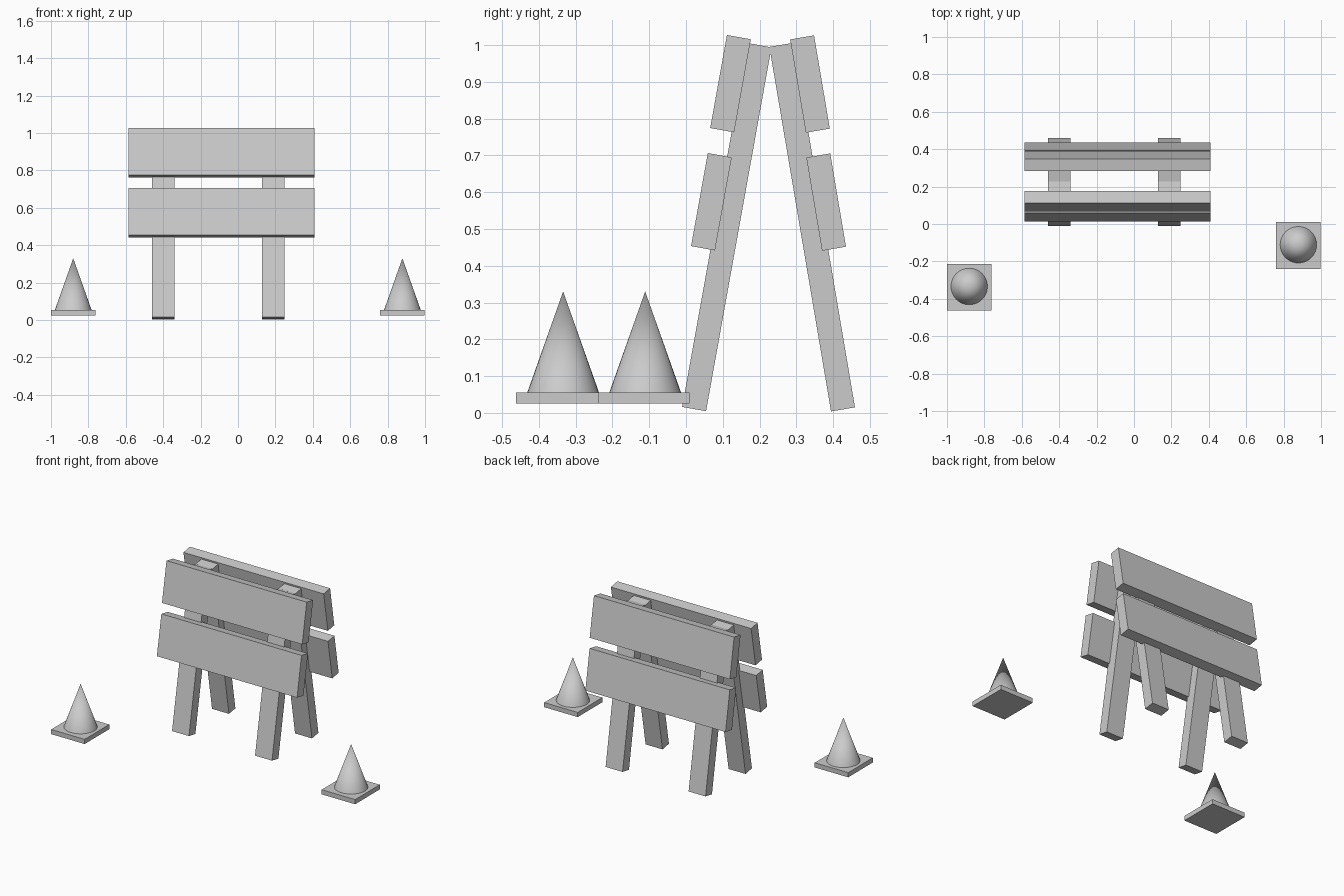
import bpy
from math import radians

if "Cube" in bpy.data.objects:
    bpy.data.objects.remove(bpy.data.objects["Cube"])


def box(name, loc, size, tilt=0.0):
    bpy.ops.mesh.primitive_cube_add(size=1, location=loc, rotation=(radians(tilt), 0, 0))
    ob = bpy.context.object
    ob.name = name
    ob.scale = size
    bpy.ops.object.transform_apply(location=False, rotation=False, scale=True)
    return ob


# Trestle sides: tilt, leg centre (y, z), board centres (y, z)
sides = {
    "front": (-10.2, (0.111, 0.505), {"upper": (0.121, 0.895), "lower": (0.069, 0.574)}),
    "back": (9.6, (0.343, 0.505), {"upper": (0.337, 0.894), "lower": (0.381, 0.573)}),
}
for side, (tilt, leg, boards) in sides.items():
    # Pair of leaning legs
    for label, x in (("left", -0.40), ("right", 0.188)):
        box(f"{side}_{label}_leg", (x, *leg), (0.12, 0.066, 1.005), tilt)
    # Two wide boards fixed to the outside of the legs
    for level, pos in boards.items():
        box(f"{side}_{level}_board", (-0.088, *pos), (0.993, 0.066, 0.257), tilt)

# Traffic cones on square base plates
for label, x, y in (("left", -0.881, -0.334), ("right", 0.879, -0.111)):
    box(f"{label}_cone_base", (x, y - 0.004, 0.04), (0.237, 0.249, 0.03))
    bpy.ops.mesh.primitive_cone_add(vertices=32, radius1=0.098, radius2=0, depth=0.276,
                                    location=(x, y, 0.192))
    bpy.context.object.name = f"{label}_cone"
    bpy.ops.object.shade_smooth_by_angle(angle=radians(40))
